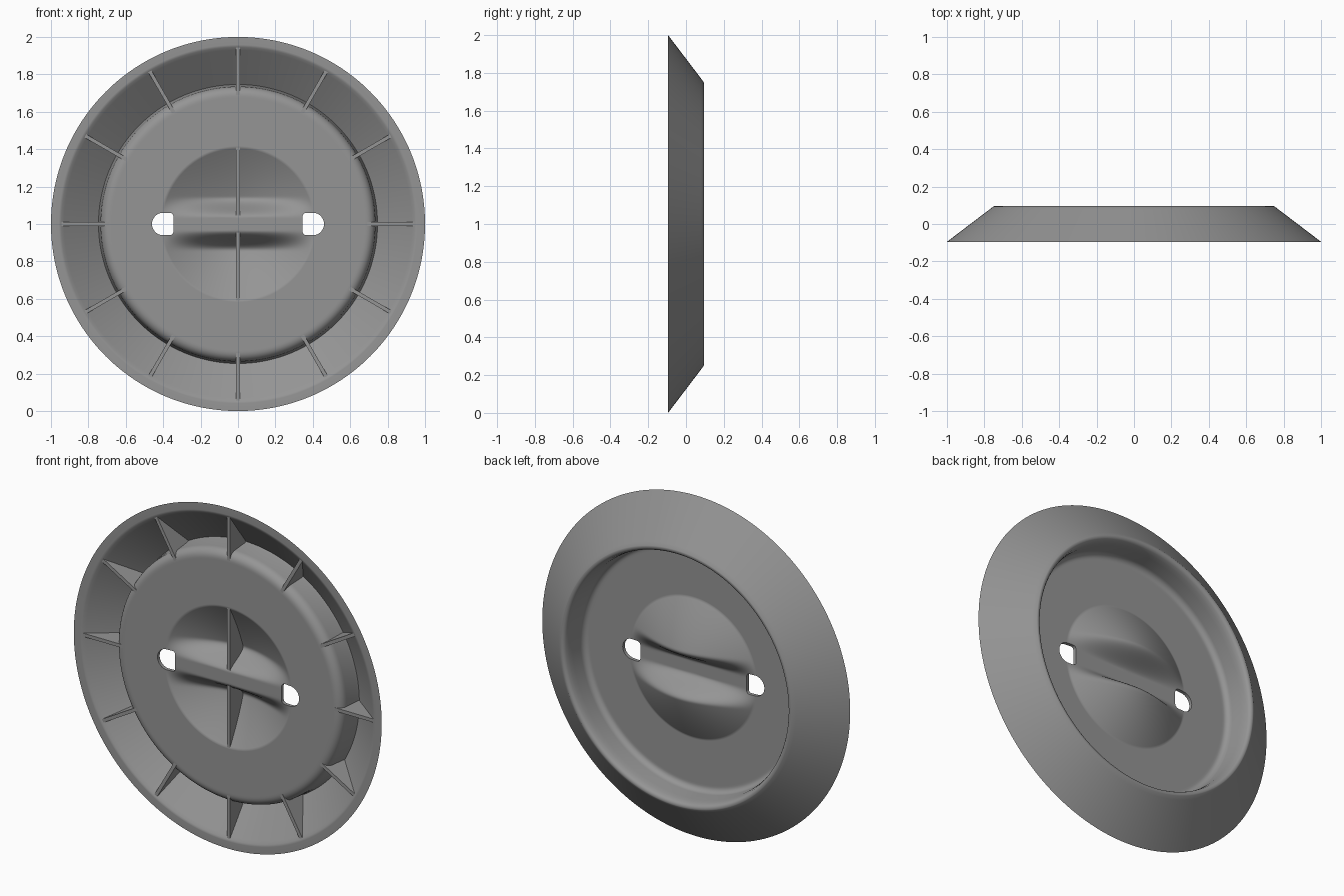
import bpy, bmesh
from math import sin, cos, pi, hypot

if "Cube" in bpy.data.objects:
    bpy.data.objects.remove(bpy.data.objects["Cube"])

SEG = 192
FRONT, BACK = -0.09, -0.07      # faces of the flat plate
LOBE_R = 0.41

grey = bpy.data.materials.new("dark_grey")
grey.diffuse_color = (0.3, 0.3, 0.3, 1)
grey.use_nodes = True
grey.node_tree.nodes["Principled BSDF"].inputs["Base Color"].default_value = grey.diffuse_color


def smooth(a, b, t):
    t = max(0.0, min(1.0, (t - a) / (b - a)))
    return t * t * (3 - 2 * t)


def lobe_depth(x, z):
    """Depth of the two half-moon finger recesses, pushed towards the back."""
    r = hypot(x, z)
    if r >= LOBE_R:
        return 0.0
    return 0.155 * (1 - (r / LOBE_R) ** 1.5) * smooth(0.035, 0.145, abs(z))


def finish(name, bm):
    bmesh.ops.recalc_face_normals(bm, faces=bm.faces)
    me = bpy.data.meshes.new(name)
    bm.to_mesh(me)
    bm.free()
    me.materials.append(grey)
    ob = bpy.data.objects.new(name, me)
    bpy.context.collection.objects.link(ob)
    return ob


def shade(ob):
    bpy.ops.object.select_all(action='DESELECT')
    bpy.context.view_layer.objects.active = ob
    ob.select_set(True)
    bpy.ops.object.shade_smooth_by_angle(angle=pi * 40 / 180)


def fillet(r0, y0, r1, y1, n=6):
    """Quarter-round from the wall (r0, y0) to the plate (r1, y1)."""
    return [(r1 + (r0 - r1) * cos(i / n * pi / 2), y0 + (y1 - y0) * sin(i / n * pi / 2))
            for i in range(n + 1)]


def prism(name, pts, width, place):
    """Flat section pts (u, y) thickened by width; place maps (u, v, y) to the world."""
    bm = bmesh.new()
    a, b = ([bm.verts.new(place(u, s * width / 2, y)) for u, y in pts] for s in (-1, 1))
    bm.faces.new(a)
    bm.faces.new(b)
    n = len(pts)
    for i in range(n):
        j = (i + 1) % n
        bm.faces.new((a[i], a[j], b[j], b[i]))
    return finish(name, bm)


# Dish: closed cross-section turned about the y axis, with recesses pressed in
inner = [LOBE_R * i / 56 for i in range(1, 58)]
profile = [(r, FRONT) for r in inner] + [(0.55, FRONT), (0.675, FRONT)]
profile += fillet(0.735, -0.04, 0.685, FRONT)[::-1]
profile += [(0.742, 0.045), (0.746, 0.06),                                   # groove
            (0.93, -0.0798), (0.945, -0.0912), (0.953, -0.0945), (0.958, -0.095),
            (1.0, -0.095), (0.77, 0.0798), (0.752, 0.0935), (0.747, 0.095),  # rim, cone
            (0.738, 0.094), (0.73, 0.089), (0.724, 0.08), (0.719, 0.06), (0.715, 0.035)]
profile += fillet(0.712, -0.035, 0.68, BACK)
profile += [(0.67, BACK), (0.55, BACK)] + [(r, BACK) for r in reversed(inner)]

bm = bmesh.new()
rings = []
for r, y in profile:
    ring = []
    for k in range(SEG):
        x, z = r * cos(2 * pi * k / SEG), r * sin(2 * pi * k / SEG)
        ring.append(bm.verts.new((x, y + lobe_depth(x, z), 1 + z)))
    rings.append(ring)
for p, q in zip(rings, rings[1:]):
    for k in range(SEG):
        m = (k + 1) % SEG
        bm.faces.new((p[k], p[m], q[m], q[k]))
for ring, y in ((rings[0], FRONT), (rings[-1], BACK)):
    c = bm.verts.new((0, y, 1))
    for k in range(SEG):
        bm.faces.new((c, ring[k], ring[(k + 1) % SEG]))
dish = finish("dish", bm)

# Two D-shaped slots cut through the plate
for side in (-1, 1):
    outline = [(0.40 + 0.06 * cos(a), 0.06 * sin(a))
               for a in (-pi / 2 + pi * i / 16 for i in range(17))]
    for cz, start in ((0.04, pi / 2), (-0.04, pi)):
        outline += [(0.365 + 0.02 * cos(start + pi / 8 * i), cz + 0.02 * sin(start + pi / 8 * i))
                    for i in range(5)]
    cutter = prism("slot_cutter", outline, 0.3,
                   lambda u, v, y, s=side: (s * u, -0.08 + v, 1 + y))
    cutter.hide_render = True
    mod = dish.modifiers.new("slot", 'BOOLEAN')
    mod.operation, mod.solver, mod.object = 'DIFFERENCE', 'EXACT', cutter
    bpy.context.view_layer.objects.active = dish
    bpy.ops.object.modifier_apply(modifier=mod.name)
    bpy.data.objects.remove(cutter)
shade(dish)

# Twelve radial stiffening ribs bridging the groove behind the rim
rib = [(0.685, -0.0895), (0.955, -0.0895), (0.755, 0.065), (0.735, 0.06), (0.725, -0.04)]
for k in range(12):
    c, s = cos(k * pi / 6), sin(k * pi / 6)
    prism("rim_rib", rib, 0.02,
          lambda u, v, y: (u * c - v * s, y, 1 + u * s + v * c))

# Upright rib filling each finger recess
zs = [0.045 + (LOBE_R - 0.045) * i / 24 for i in range(25)]
web = [(0.045, -0.0895), (LOBE_R, -0.0895)] + \
      [(z, FRONT + 0.005 + lobe_depth(0, z)) for z in reversed(zs)]
for side in (-1, 1):
    prism("recess_rib", web, 0.02, lambda u, v, y: (v, y, 1 + side * u))
